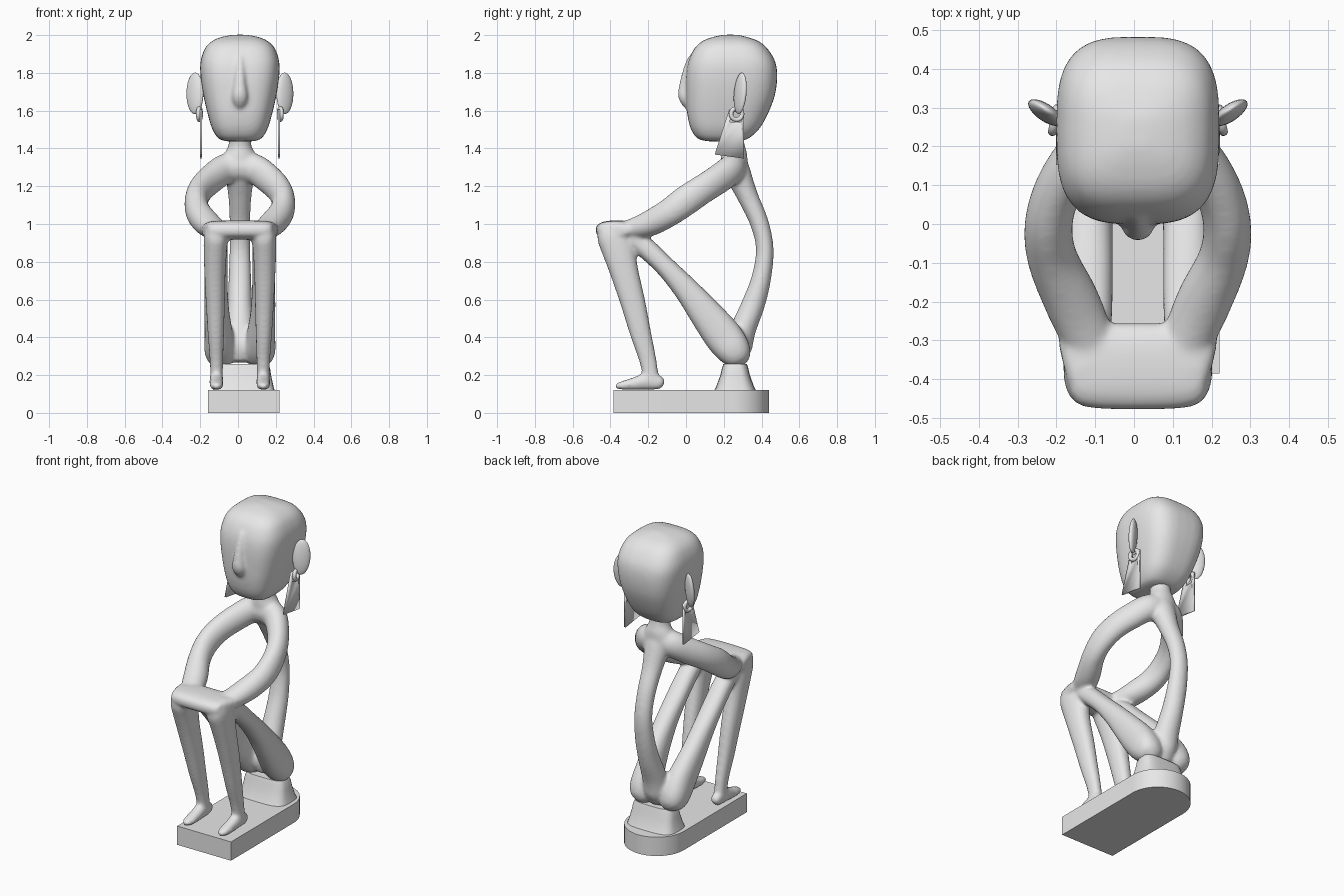
import bpy, bmesh, math
from mathutils import Vector, Matrix

if "Cube" in bpy.data.objects:
    bpy.data.objects.remove(bpy.data.objects["Cube"])

X, Y, Z = Vector((1, 0, 0)), Vector((0, 1, 0)), Vector((0, 0, 1))
FIGURE_X, BASE_X = 0.01, 0.03

# Single plain grey finish
grey = bpy.data.materials.new("plain_grey")
grey.use_nodes = True
grey.diffuse_color = (0.8, 0.8, 0.8, 1)
grey.node_tree.nodes["Principled BSDF"].inputs["Base Color"].default_value = grey.diffuse_color


def finish(bm, name, offset=FIGURE_X, angle=40):
    """Turn a bmesh into a shaded, coloured object."""
    bmesh.ops.recalc_face_normals(bm, faces=bm.faces)
    mesh = bpy.data.meshes.new(name)
    bm.to_mesh(mesh)
    bm.free()
    mesh.materials.append(grey)
    obj = bpy.data.objects.new(name, mesh)
    obj.location.x = offset
    bpy.context.collection.objects.link(obj)
    bpy.ops.object.select_all(action='DESELECT')
    obj.select_set(True)
    bpy.context.view_layer.objects.active = obj
    bpy.ops.object.shade_smooth_by_angle(angle=math.radians(angle))
    return obj


def fuse(obj, voxel, rounds):
    """Melt overlapping parts into one carved surface."""
    remesh = obj.modifiers.new("fuse", 'REMESH')
    remesh.mode = 'VOXEL'
    remesh.voxel_size = voxel
    remesh.use_smooth_shade = True
    smooth = obj.modifiers.new("soften", 'SMOOTH')
    smooth.factor = 0.5
    smooth.iterations = rounds


def ring(centre, u, v, a, b, power=2.0, count=24):
    """Superellipse cross-section."""
    points = []
    for i in range(count):
        t = math.tau * i / count
        c, s = math.cos(t), math.sin(t)
        points.append(centre + u * math.copysign(abs(c) ** (2 / power), c) * a
                      + v * math.copysign(abs(s) ** (2 / power), s) * b)
    return points


def loft(bm, rings):
    """Skin a series of rings and cap both ends."""
    loops = [[bm.verts.new(p) for p in r] for r in rings]
    for low, high in zip(loops, loops[1:]):
        for i in range(len(low)):
            j = (i + 1) % len(low)
            bm.faces.new((low[i], low[j], high[j], high[i]))
    bm.faces.new(loops[0])
    bm.faces.new(loops[-1])


def spline(points, steps=5):
    """Catmull-Rom interpolation of points of any dimension."""
    pts = [Vector(p) for p in points]
    pts = [pts[0]] + pts + [pts[-1]]
    out = []
    for p, q, r, s in zip(pts, pts[1:], pts[2:], pts[3:]):
        for k in range(steps):
            t = k / steps
            out.append(0.5 * (2 * q + (r - p) * t + (2 * p - 5 * q + 4 * r - s) * t ** 2
                              + (3 * q - p - 3 * r + s) * t ** 3))
    return out + [pts[-1]]


def limb(bm, points, ref=X, side=1, power=2.0):
    """Tube through (x, y, z, half size along ref, other half size)."""
    pts = spline(points)
    spots = [Vector((p[0] * side, p[1], p[2])) for p in pts]
    rings = []
    for i, p in enumerate(pts):
        tangent = (spots[min(i + 1, len(spots) - 1)] - spots[max(i - 1, 0)]).normalized()
        u = (ref - tangent * ref.dot(tangent)).normalized()
        rings.append(ring(spots[i], u, tangent.cross(u), max(p[3], 0.004), max(p[4], 0.004), power))
    loft(bm, rings)


# Limb paths, all for the +x side
ARM = [(0, .25, 1.305, .08, .07), (.08, .24, 1.29, .08, .07), (.15, .175, 1.24, .08, .065),
       (.205, .09, 1.185, .078, .062), (.23, 0, 1.125, .08, .062), (.22, -.09, 1.06, .075, .065),
       (.17, -.2, 1.0, .068, .072), (.125, -.31, .97, .05, .065), (.11, -.4, .965, .04, .05)]
SHIN = [(.12, -.41, 1.0, .05, .05), (.125, -.39, .95, .064, .085), (.13, -.36, .87, .062, .088),
        (.132, -.325, .74, .056, .075), (.13, -.28, .58, .05, .066), (.127, -.24, .42, .043, .056),
        (.124, -.2, .27, .035, .045), (.124, -.18, .15, .033, .04)]
FOOT = [(.124, -.115, .15, .01, .01), (.124, -.135, .158, .03, .034), (.124, -.2, .168, .036, .046),
        (.124, -.27, .155, .036, .034), (.124, -.34, .145, .034, .022), (.124, -.375, .142, .015, .012)]
THIGH = [(.125, -.31, .95, .055, .05), (.125, -.21, .87, .06, .055), (.126, -.11, .775, .062, .054),
         (.126, 0, .655, .062, .067), (.122, .1, .53, .066, .086), (.112, .19, .415, .075, .1),
         (.105, .25, .335, .083, .092), (.1, .285, .28, .065, .065), (.1, .3, .252, .02, .02)]
SPINE = [(0, .25, 1.36, .07, .06), (0, .27, 1.28, .08, .07), (0, .325, 1.15, .062, .056),
         (0, .387, 1.01, .055, .05), (0, .417, .87, .055, .047), (0, .4, .72, .06, .052),
         (0, .358, .58, .064, .062), (0, .305, .45, .075, .068), (0, .27, .35, .08, .08),
         (0, .26, .27, .06, .05)]
NECK = [(0, .24, 1.5, .065, .065), (0, .25, 1.42, .06, .06), (0, .255, 1.36, .09, .07),
        (0, .255, 1.29, .12, .07)]
HANDS = [(-.19, -.37, .968, .025, .06), (-.17, -.367, .968, .042, .09), (-.1, -.367, .968, .05, .11),
         (.1, -.367, .968, .05, .11), (.17, -.367, .968, .042, .09), (.19, -.37, .968, .025, .06)]

# Body: torso, arms, legs and joined hands carved as one piece
bm = bmesh.new()
limb(bm, SPINE)
limb(bm, NECK)
limb(bm, HANDS, ref=Z, power=2.6)
for side in (-1, 1):
    limb(bm, ARM, ref=Z, side=side)
    for path in (SHIN, FOOT, THIGH):
        limb(bm, path, side=side, power=2.3)
fuse(finish(bm, "seated_body"), 0.01, 10)

# Head: rings of (height, front, back, half width), with a long nose
HEAD = [(1.437, .13, .27, .06), (1.45, .065, .325, .11), (1.5, .027, .385, .145),
        (1.58, .007, .432, .17), (1.68, 0, .47, .193), (1.78, 0, .483, .208),
        (1.86, .012, .472, .208), (1.93, .045, .43, .185), (1.97, .09, .38, .145),
        (1.992, .15, .315, .09), (2.002, .2, .27, .03)]
bm = bmesh.new()
loft(bm, [ring(Vector((0, (f + b) / 2, z)), X, Y, w, (b - f) / 2, 3.2, 40)
          for z, f, b, w in spline(HEAD, 4)])
limb(bm, [(0, .03, 1.88, .02, .02), (0, .015, 1.82, .026, .03), (0, -.003, 1.73, .034, .034),
          (0, -.006, 1.68, .042, .036), (0, .005, 1.645, .036, .03), (0, .03, 1.61, .02, .02)])
fuse(finish(bm, "head"), 0.01, 8)

for side, label in ((1, "left"), (-1, "right")):
    # Ear: flattened shell swept outward and back
    bm = bmesh.new()
    turn = Matrix.Rotation(side * math.radians(33), 4, 'Z')
    place = Matrix.Translation((side * .238, .287, 1.692))
    lean = Matrix.Rotation(math.radians(-5), 4, 'X')
    bmesh.ops.create_uvsphere(bm, u_segments=24, v_segments=16, radius=1,
                              matrix=place @ lean @ turn @ Matrix.Diagonal((.052, .021, .11, 1)))
    finish(bm, label + "_ear", angle=180)

    # Pierced lobe: a loop hanging below the ear
    bpy.ops.mesh.primitive_torus_add(location=(FIGURE_X + side * .214, .268, 1.582),
                                     rotation=(0, math.radians(90), side * math.radians(12)),
                                     major_radius=.03, minor_radius=.012,
                                     major_segments=24, minor_segments=10)
    lobe = bpy.context.object
    lobe.name = label + "_ear_lobe"
    lobe.data.materials.append(grey)
    lobe.data.shade_smooth()

    # Earring: thin trapezoid plate with an opening near the top
    bm = bmesh.new()
    outer = [(.152, 1.368), (.308, 1.346), (.308, 1.605), (.228, 1.605)]
    inner = [(.232, 1.54), (.292, 1.54), (.292, 1.593), (.243, 1.593)]
    out_v, in_v = [[bm.verts.new((side * .206, y, z)) for y, z in loop] for loop in (outer, inner)]
    for i in range(4):
        j = (i + 1) % 4
        bm.faces.new((out_v[i], out_v[j], in_v[j], in_v[i]))
    plate = finish(bm, label + "_earring", angle=20)
    thick = plate.modifiers.new("thickness", 'SOLIDIFY')
    thick.thickness = 0.011
    thick.offset = 0

# Base: slab square at the front and round at the back
bm = bmesh.new()
outline = [(-.19, -.385), (.19, -.385)]
outline += [(.19 * math.cos(math.pi * i / 24), .25 + .19 * math.sin(math.pi * i / 24)) for i in range(25)]
loft(bm, [[Vector((x, y, z)) for x, y in outline] for z in (0, .12)])
finish(bm, "base", BASE_X)

# Stool: flared block under the hips
bm = bmesh.new()
STOOL = [(.115, .165, .112), (.14, .158, .1), (.2, .145, .078), (.235, .14, .07), (.26, .13, .062)]
loft(bm, [ring(Vector((0, .26, z)), X, Y, a, b, 3.5, 32) for z, a, b in STOOL])
finish(bm, "stool", BASE_X)
